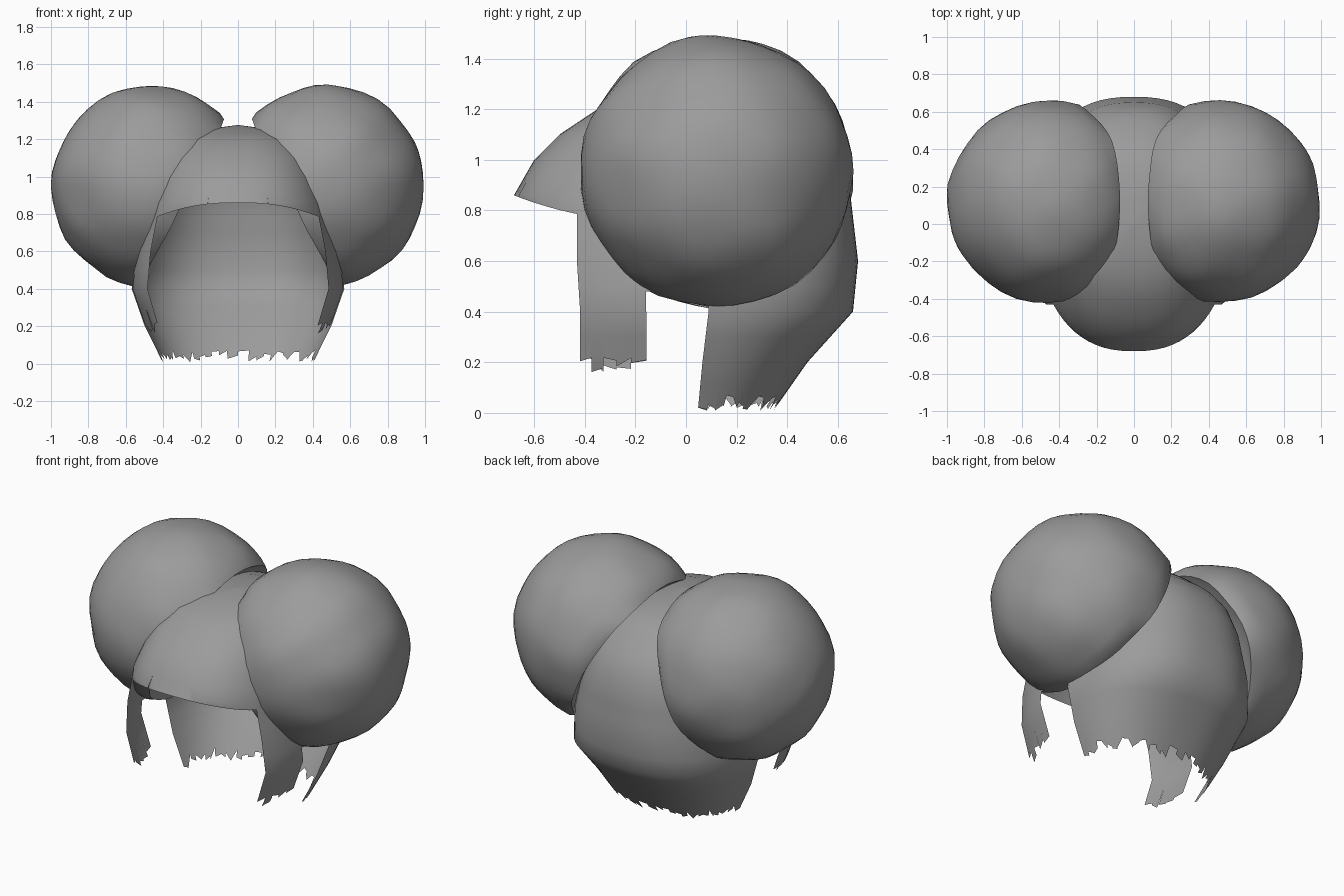
import bpy, bmesh, math, random
from mathutils import Vector, noise

if "Cube" in bpy.data.objects:
    bpy.data.objects.remove(bpy.data.objects["Cube"])

random.seed(4)
grey = bpy.data.materials.new("hair_grey")
grey.diffuse_color = (0.33, 0.33, 0.33, 1)
grey.use_nodes = True
grey.node_tree.nodes["Principled BSDF"].inputs["Base Color"].default_value = grey.diffuse_color


def finish(bm, name, angle):
    me = bpy.data.meshes.new(name)
    bm.to_mesh(me)
    bm.free()
    me.materials.append(grey)
    ob = bpy.data.objects.new(name, me)
    bpy.context.collection.objects.link(ob)
    bpy.ops.object.select_all(action='DESELECT')
    ob.select_set(True)
    bpy.context.view_layer.objects.active = ob
    bpy.ops.object.shade_smooth_by_angle(angle=math.radians(angle))
    return ob


# Head hair: horizontal sections (z, half width, front depth, back depth)
RINGS = [(1.275, .01, .01, .01), (1.25, .19, .2, .25), (1.2, .30, .35, .40),
         (1.1, .39, .50, .52), (1.0, .44, .60, .60), (.86, .49, .68, .65),
         (.6, .55, .68, .68), (.4, .57, .66, .66), (.2, .50, .66, .48),
         (0, .40, .66, .34)]


def section(z):
    for a, b in zip(RINGS, RINGS[1:]):
        if z >= b[0]:
            t = (a[0] - z) / (a[0] - b[0])
            return [p + (q - p) * t for p, q in zip(a[1:], b[1:])]
    return RINGS[-1][1:]


def point(deg, z):
    w, f, b = section(z)
    c, s = math.cos(math.radians(deg)), math.sin(math.radians(deg))
    x = math.copysign(abs(c) ** .82, c) * w
    y = math.copysign(abs(s) ** .82, s) * (f if s < 0 else b)
    return Vector((x, y, z))


def lower_edge(deg, side):
    # side: elevation of the column away from the ear line, negative = front
    c = math.cos(math.radians(deg))
    if side < -36:
        return .86 - .11 * c * c              # arched hairline
    if side < -9:
        return random.uniform(.16, .22)       # side lock
    if side < 4:
        return .48                            # gap at the ear
    return random.uniform(.005, .075)         # ragged nape


LEVELS = [1.275, 1.262, 1.25, 1.225, 1.2, 1.15, 1.1, 1.05, 1.0, .93, .86, .78,
          .7, .6, .5, .4, .3, .2, .1]
STEP = 5
bm = bmesh.new()
for a in range(0, 360, STEP):
    mid = a + STEP / 2
    side = math.degrees(math.asin(math.sin(math.radians(mid))))
    lo = [lower_edge(a, side), lower_edge(a + STEP, side)]
    rows = [(z, z) for z in LEVELS if z > max(lo) + .005] + [tuple(lo)]
    for (t0, t1), (b0, b1) in zip(rows, rows[1:]):
        quad = [point(a, t0), point(a, b0), point(a + STEP, b1), point(a + STEP, t1)]
        bm.faces.new([bm.verts.new(p) for p in quad])
bmesh.ops.remove_doubles(bm, verts=bm.verts, dist=.0008)
bmesh.ops.holes_fill(bm, edges=[e for e in bm.edges if e.is_boundary
                                and e.verts[0].co.z > 1.27], sides=100)
bmesh.ops.recalc_face_normals(bm, faces=bm.faces)
finish(bm, "head_hair", 40)


# Hair puffs: round balls pressed into a shallow bowl where they meet the head
def puff(name, sign):
    bm = bmesh.new()
    bmesh.ops.create_icosphere(bm, subdivisions=4, radius=1)
    inward = Vector((-.89, 0, -.45)).normalized()
    for v in bm.verts:
        n = v.co.normalized()
        p = n * (.538 + .014 * noise.noise(n * 2.6 + Vector((sign * 3, 1, 2))))
        d = p.dot(inward)
        if d > .19:
            p -= inward * (d - .19) * 1.25
        v.co = ((.46 + p.x) * sign, .12 + p.y, .95 + p.z)
    bmesh.ops.recalc_face_normals(bm, faces=bm.faces)
    finish(bm, name, 40)


puff("puff_right", 1)
puff("puff_left", -1)
